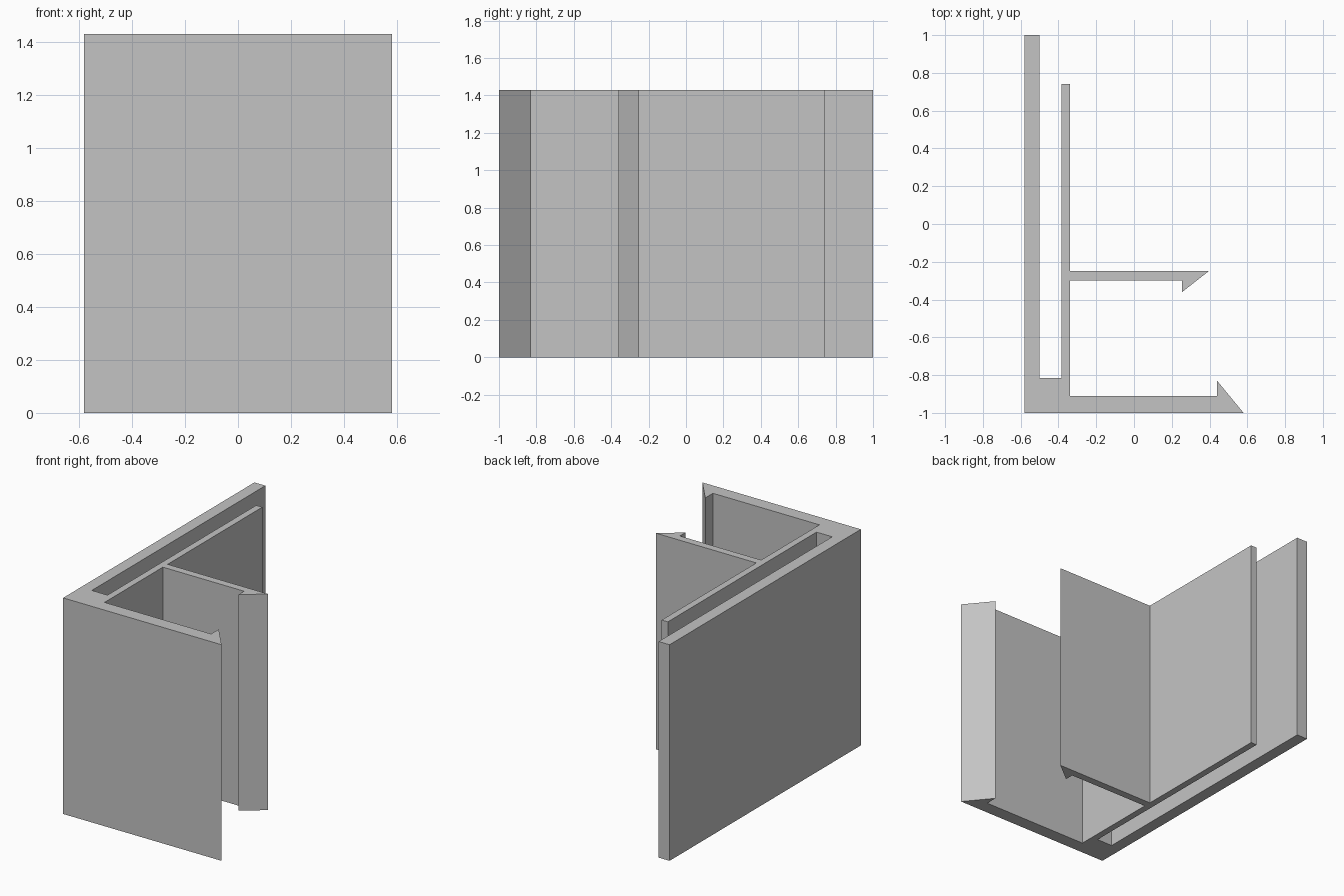
import bpy
import bmesh

cube = bpy.data.objects.get("Cube")
if cube:
    bpy.data.objects.remove(cube, do_unlink=True)

HEIGHT = 1.43

# Plain grey material
grey = bpy.data.materials.new("light_grey")
grey.use_nodes = True
colour = (0.55, 0.55, 0.55, 1)
grey.diffuse_color = colour
grey.node_tree.nodes["Principled BSDF"].inputs["Base Color"].default_value = colour

# Cross-section pieces, listed counter-clockwise
front_arm = [(-0.58, -1), (0.58, -1), (0.44, -0.83), (0.44, -0.91), (-0.34, -0.91)]
middle_arm = [(-0.34, -0.3), (0.255, -0.3), (0.255, -0.36), (0.395, -0.25), (-0.34, -0.25)]
inner_wall = [(-0.34, 0.74), (-0.385, 0.74), (-0.385, -0.815)]
outer_wall = [(-0.5, -0.815), (-0.5, 1), (-0.58, 1)]
outline = front_arm + middle_arm + inner_wall + outer_wall


def extrude_profile(name, points, height, material):
    """Raise a closed outline into a solid with flat faces."""
    bm = bmesh.new()
    base = bm.faces.new([bm.verts.new((x, y, 0)) for x, y in points])
    raised = bmesh.ops.extrude_face_region(bm, geom=[base], use_keep_orig=True)
    top = [v for v in raised["geom"] if isinstance(v, bmesh.types.BMVert)]
    bmesh.ops.translate(bm, verts=top, vec=(0, 0, height))
    bmesh.ops.recalc_face_normals(bm, faces=bm.faces)
    mesh = bpy.data.meshes.new(name)
    bm.to_mesh(mesh)
    bm.free()
    mesh.materials.append(material)
    obj = bpy.data.objects.new(name, mesh)
    bpy.context.collection.objects.link(obj)
    return obj


# Barbed clip profile: two walls with a slot and two snap arms
extrude_profile("clip_profile", outline, HEIGHT, grey)
